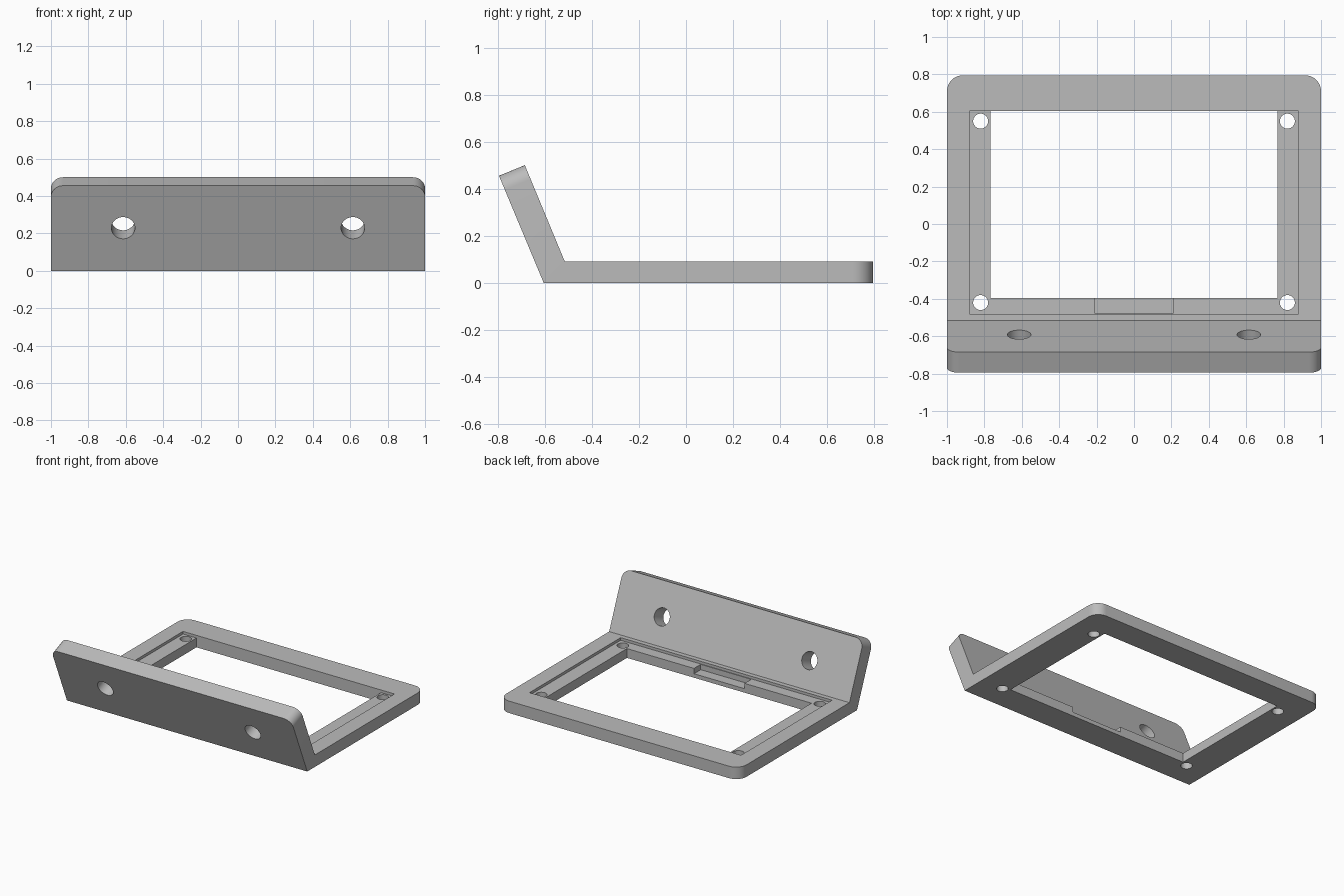
import bpy, bmesh
from math import radians
from mathutils import Vector

cube = bpy.data.objects.get("Cube")
if cube:
    bpy.data.objects.remove(cube, do_unlink=True)

grey = bpy.data.materials.new("plain grey")
grey.use_nodes = True
GREY = (0.5, 0.5, 0.5, 1)
grey.diffuse_color = GREY
grey.node_tree.nodes["Principled BSDF"].inputs["Base Color"].default_value = GREY


def make_object(name, bm):
    bmesh.ops.recalc_face_normals(bm, faces=bm.faces[:])
    mesh = bpy.data.meshes.new(name)
    bm.to_mesh(mesh)
    bm.free()
    mesh.materials.append(grey)
    obj = bpy.data.objects.new(name, mesh)
    bpy.context.collection.objects.link(obj)
    return obj


def round_edges(bm, test, radius):
    edges = [e for e in bm.edges if test((e.verts[0].co + e.verts[1].co) / 2)]
    bmesh.ops.bevel(bm, geom=edges, offset=radius, segments=10, profile=0.5,
                    affect='EDGES', clamp_overlap=True)


# Bent bracket: side profile (y, z) swept across the width
profile = [(0.795, 0), (-0.605, 0), (-0.795, 0.455),
           (-0.685, 0.5), (-0.515, 0.09), (0.795, 0.09)]
bm = bmesh.new()
face = bm.faces.new([bm.verts.new((-1, y, z)) for y, z in profile])
swept = bmesh.ops.extrude_face_region(bm, geom=[face])["geom"]
bmesh.ops.translate(bm, vec=(2, 0, 0),
                    verts=[g for g in swept if isinstance(g, bmesh.types.BMVert)])
# Round the rear corners of the plate and the top corners of the flange
round_edges(bm, lambda c: abs(c.x) > 0.99 and c.y > 0.79, 0.085)
round_edges(bm, lambda c: abs(c.x) > 0.99 and c.z > 0.45, 0.065)
bracket = make_object("bent_bracket", bm)


def cut(cutter):
    cutter.hide_render = True
    mod = bracket.modifiers.new(cutter.name, 'BOOLEAN')
    mod.operation = 'DIFFERENCE'
    mod.solver = 'EXACT'
    mod.object = cutter
    bpy.context.view_layer.objects.active = bracket
    bpy.ops.object.modifier_apply(modifier=mod.name)
    bpy.data.objects.remove(cutter, do_unlink=True)


def cut_box(name, half_x, y0, y1, z0, z1):
    bm = bmesh.new()
    bmesh.ops.create_cube(bm, size=1)
    bmesh.ops.scale(bm, vec=(2 * half_x, y1 - y0, z1 - z0), verts=bm.verts)
    bmesh.ops.translate(bm, vec=(0, (y0 + y1) / 2, (z0 + z1) / 2), verts=bm.verts)
    cut(make_object(name, bm))


def cut_hole(name, centre, axis, radius):
    bm = bmesh.new()
    bmesh.ops.create_cone(bm, cap_ends=True, segments=40, radius1=radius,
                          radius2=radius, depth=0.4)
    turn = Vector(axis).to_track_quat('Z', 'Y').to_matrix()
    bmesh.ops.rotate(bm, matrix=turn, cent=(0, 0, 0), verts=bm.verts)
    bmesh.ops.translate(bm, vec=centre, verts=bm.verts)
    cut(make_object(name, bm))


# Shallow seat, connector notch and window opening in the plate
cut_box("seat_recess", 0.88, -0.48, 0.603, 0.07, 0.12)
cut_box("connector_notch", 0.21, -0.475, -0.3, 0.03, 0.12)
cut_box("window_opening", 0.768, -0.395, 0.603, -0.1, 0.2)

# Screw holes in the seat corners and mounting holes through the flange
for side in (-1, 1):
    for y in (-0.42, 0.55):
        cut_hole("corner_hole", (side * 0.82, y, 0.05), (0, 0, 1), 0.04)
    cut_hole("flange_hole", (side * 0.614, -0.645, 0.252), (0, 0.923, 0.385), 0.063)

bpy.ops.object.select_all(action='DESELECT')
bracket.select_set(True)
bpy.context.view_layer.objects.active = bracket
bpy.ops.object.shade_smooth_by_angle(angle=radians(30))
